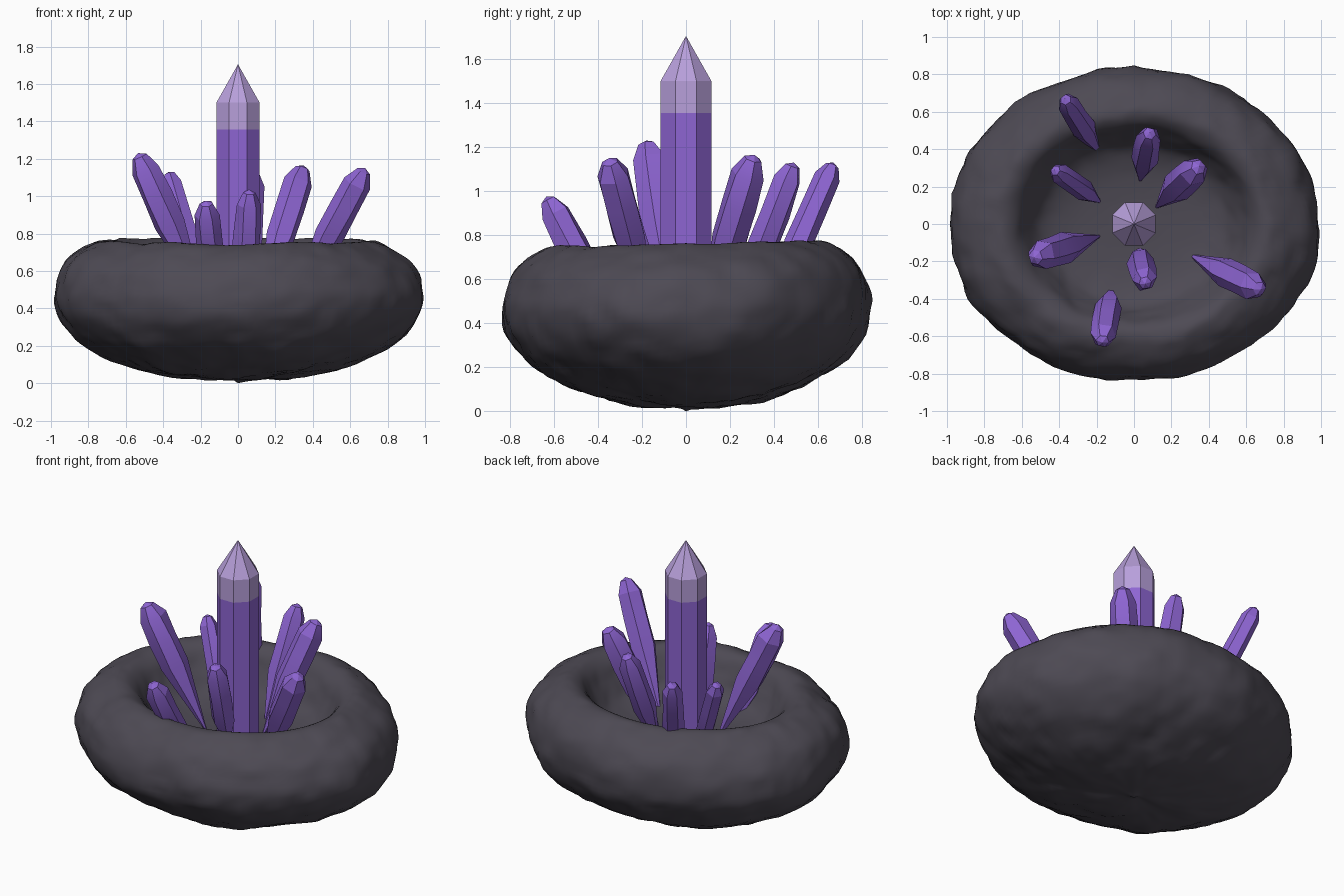
import bpy
import bmesh
import math
from mathutils import Vector, noise

if "Cube" in bpy.data.objects:
    bpy.data.objects.remove(bpy.data.objects["Cube"], do_unlink=True)


def make_material(name, rgb):
    mat = bpy.data.materials.new(name)
    mat.use_nodes = True
    mat.diffuse_color = (*rgb, 1)
    mat.node_tree.nodes["Principled BSDF"].inputs["Base Color"].default_value = (*rgb, 1)
    return mat


ROCK = make_material("dark rock", (0.075, 0.068, 0.088))
PURPLE = make_material("purple crystal", (0.27, 0.13, 0.65))
PALE = make_material("pale lilac", (0.48, 0.35, 0.71))


def finish(bm, name, mats, angle):
    bmesh.ops.recalc_face_normals(bm, faces=bm.faces)
    mesh = bpy.data.meshes.new(name)
    bm.to_mesh(mesh)
    bm.free()
    for mat in mats:
        mesh.materials.append(mat)
    obj = bpy.data.objects.new(name, mesh)
    bpy.context.collection.objects.link(obj)
    bpy.ops.object.select_all(action="DESELECT")
    obj.select_set(True)
    bpy.context.view_layer.objects.active = obj
    bpy.ops.object.shade_smooth_by_angle(angle=math.radians(angle))
    return obj


def skin(bm, rings, bottom, top):
    """Join rings of vertices with quads and close both ends on a point."""
    n = len(rings[0])
    for i in range(n):
        j = (i + 1) % n
        for a, b in zip(rings, rings[1:]):
            bm.faces.new((a[i], a[j], b[j], b[i]))
        bm.faces.new((bottom, rings[0][j], rings[0][i]))
        bm.faces.new((top, rings[-1][i], rings[-1][j]))


def smooth_path(points, steps):
    """Catmull-Rom curve through the points."""
    pts = [Vector(p) for p in points]
    pts = [pts[0]] + pts + [pts[-1]]
    out = []
    for a, b, c, d in zip(pts, pts[1:], pts[2:], pts[3:]):
        for k in range(steps):
            t = k / steps
            out.append(0.5 * (2 * b + (c - a) * t + (2 * a - 5 * b + 4 * c - d) * t ** 2
                              + (3 * b - a - 3 * c + d) * t ** 3))
    return out + [pts[-1]]


# Rock bowl: lathed oval profile, roughened with noise
def rough(p):
    fine = noise.noise(p * 9) * 0.012 + noise.noise(p * 17) * 0.006
    broad = noise.noise(p * 3.2 + Vector((4, 1, 7))) * 0.024
    out = Vector((p.x, p.y, (p.z - 0.46) * 1.4)).normalized()
    lift = 0.025 * p.y * max(0, p.z) / 0.78
    return p + out * (fine + broad) + Vector((0, 0, lift))


profile = [(0.03, 0.012), (0.3, 0.03), (0.58, 0.09), (0.8, 0.185), (0.94, 0.315), (0.99, 0.46),
           (0.95, 0.61), (0.85, 0.71), (0.73, 0.76), (0.64, 0.73), (0.57, 0.63), (0.49, 0.53),
           (0.36, 0.48), (0.18, 0.46), (0.03, 0.46)]
SEGMENTS = 128
bm = bmesh.new()
rings = []
for r, z in smooth_path(profile, 5):
    ring = []
    for i in range(SEGMENTS):
        a = math.tau * i / SEGMENTS
        ring.append(bm.verts.new(rough(Vector((r * math.cos(a), 0.845 * r * math.sin(a), z)))))
    rings.append(ring)
skin(bm, rings, bm.verts.new((0, 0, 0)), bm.verts.new((0, 0, 0.46)))
finish(bm, "rock_bowl", [ROCK], 60)


# Crystals: faceted prism along an axis with a point
def crystal(name, base, tip, radius, sides, levels, blunt=0.0, pale_from=None, turn=0.0):
    base, tip = Vector(base), Vector(tip)
    axis = tip - base
    rot = axis.to_track_quat("Z", "Y")
    bm = bmesh.new()
    rings = []
    for dist, scale in levels:
        centre = base + axis.normalized() * (axis.length - dist)
        ring = []
        for i in range(sides):
            a = math.tau * (i + turn) / sides
            wobble = 1 + blunt * noise.noise(Vector((i * 2.3, dist * 9, tip.x * 11)))
            offset = Vector((math.cos(a), math.sin(a), 0)) * radius * scale * wobble
            ring.append(bm.verts.new(centre + rot @ offset))
        rings.append(ring)
    skin(bm, rings, bm.verts.new(base), bm.verts.new(tip))
    if pale_from:
        for face in bm.faces:
            if face.calc_center_median().z > pale_from:
                face.material_index = 1
    finish(bm, name, [PURPLE, PALE], 22)


crystal("main_crystal", (0, 0, 0.4), (0, 0, 1.705), 0.125, 8,
        [(1.3, 1), (0.35, 1), (0.205, 1)], pale_from=1.36, turn=0.5)

# Leaning crystals around the centre: base x, y, tip x, y, z and radius
leaning = {
    "back_right_outer": (-0.17, 0.36, -0.37, 0.67, 1.13, 0.062),
    "back": (0.03, 0.22, 0.085, 0.49, 1.13, 0.07),
    "back_left": (0.11, 0.08, 0.35, 0.31, 1.165, 0.082),
    "back_right_inner": (-0.17, 0.11, -0.425, 0.29, 1.0, 0.056),
    "right": (-0.17, -0.06, -0.535, -0.18, 1.23, 0.084),
    "front_right": (-0.12, -0.34, -0.17, -0.635, 0.975, 0.072),
    "front": (0.025, -0.13, 0.06, -0.32, 1.035, 0.07),
    "left": (0.29, -0.16, 0.68, -0.35, 1.15, 0.08),
}
for name, (bx, by, tx, ty, tz, r) in leaning.items():
    crystal(name + "_crystal", (bx, by, 0.42), (tx, ty, tz), r, 6,
            [(0.42, 1.02), (0.25, 1), (r * 1.2, 0.95), (r * 0.25, 0.5)], blunt=0.16)
